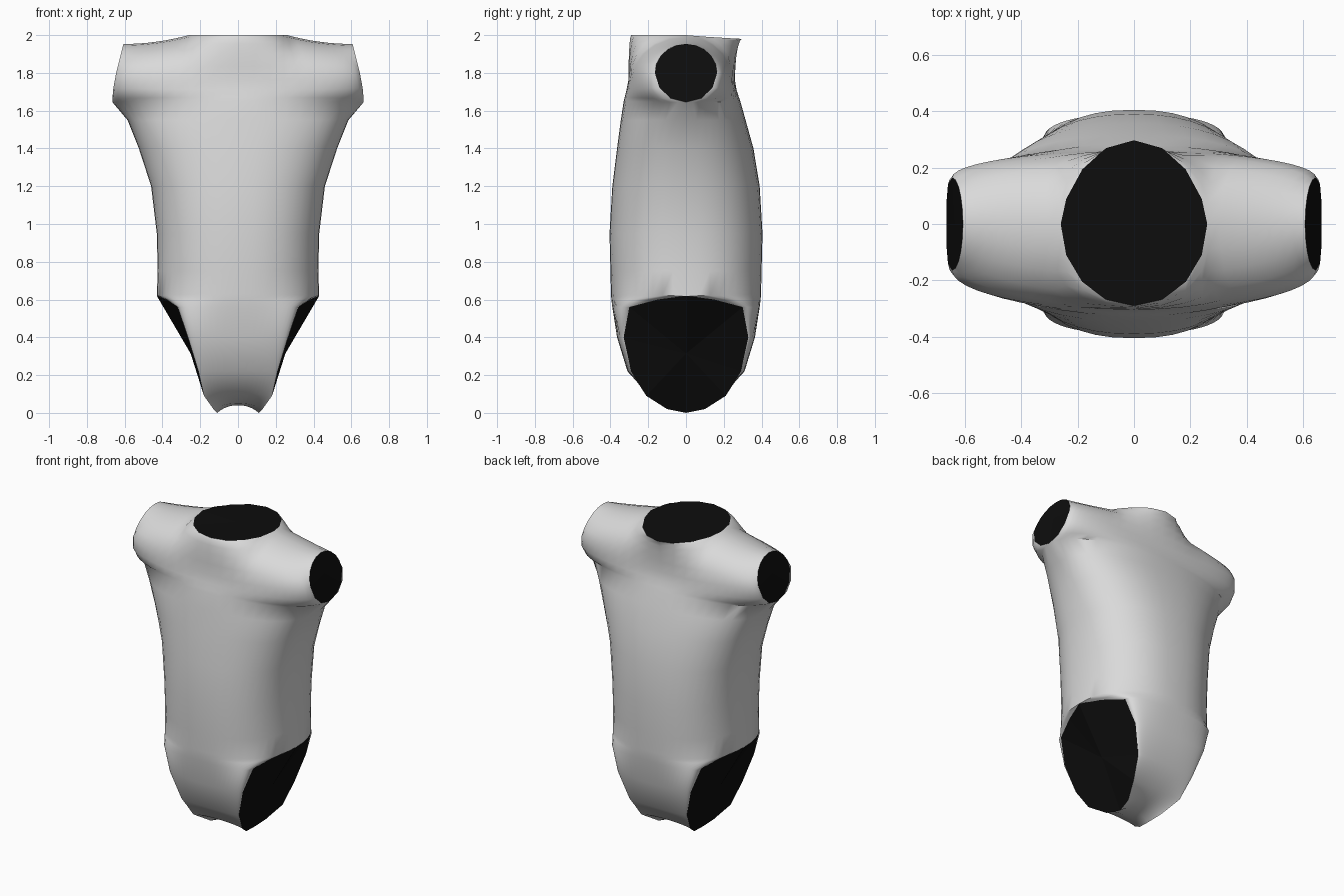
import bpy, bmesh, math
from mathutils import Vector

if "Cube" in bpy.data.objects:
    bpy.data.objects.remove(bpy.data.objects["Cube"])

N = 12      # columns in half a panel
NECK = 4    # columns that follow the neckline


def material(name, rgb):
    m = bpy.data.materials.new(name)
    m.diffuse_color = (*rgb, 1)
    m.use_nodes = True
    m.node_tree.nodes["Principled BSDF"].inputs["Base Color"].default_value = m.diffuse_color
    return m


cloth = material("light grey cloth", (0.7, 0.7, 0.7))
dark = material("black lining", (0.004, 0.004, 0.004))

# Panel rows from crotch to mid armhole:
# centre z, centre depth, edge x, edge depth, edge z
ROWS = [
    (.04, .00, .11, .00, .00), (.05, .09, .13, .10, .02),
    (.10, .20, .18, .21, .09), (.22, .31, .21, .29, .22),
    (.40, .365, .265, .33, .40), (.56, .39, .32, .30, .56),
    (.60, .395, .38, .15, .60), (.63, .397, .43, .00, .62),
    (.75, .40, .425, .00, .75), (.95, .405, .43, .00, .95),
    (1.2, .39, .46, .00, 1.2), (1.4, .365, .525, .00, 1.4),
    (1.55, .345, .585, .00, 1.55), (1.65, .33, .665, .00, 1.645),
    (1.67, .325, .665, .08, 1.665), (1.71, .315, .66, .14, 1.72),
    (1.76, .305, .645, .165, 1.80),
]
LEG_TOP, ARM_BOTTOM = 7, 13


def body_row(row, back):
    """Half a cross-section from the centre line to the edge."""
    zc, yc, xe, ye, ze = row
    if back:
        yc *= 1 - .15 * min(1, max(0, (zc - 1.35) / .35))
    k = .85 if zc < 1.6 else 1
    pts = []
    for j in range(N + 1):
        a = j / N * math.pi / 2
        s, c = math.sin(a), max(0, math.cos(a))
        if j == N:
            c = 0
        pts.append(Vector((xe * s ** k, ye + (yc - ye) * c ** k,
                           zc + (ze - zc) * s * s)))
    return pts


def top_row(back):
    """Neckline followed by the shoulder seam."""
    pts = []
    for j in range(N + 1):
        if j <= NECK:
            a = j / NECK * math.pi / 2
            c = 0 if j == NECK else math.cos(a)
            depth = .297 * c ** 1.25 if back else .29 * c
            pts.append(Vector((.26 * math.sin(a), depth, 2 - (.02 * c if back else 0))))
        else:
            t = (j - NECK) / (N - NECK)
            pts.append(Vector((.26 + .347 * t, 0, 1.953 + .047 * (1 - t) ** 2)))
    return pts


def half_panel(back):
    rows = [body_row(r, back) for r in ROWS]
    mid, top = rows[-1], top_row(back)
    # round the shoulder over from mid armhole to the seam
    for deg in (18, 36, 54, 72, 90):
        s = math.sin(math.radians(deg))
        c = 0 if deg == 90 else math.cos(math.radians(deg))
        rows.append([Vector((m.x + (t.x - m.x) * s, t.y + (m.y - t.y) * c,
                             m.z + (t.z - m.z) * s)) for m, t in zip(mid, top)])
    sign = 1 if back else -1
    return [[Vector((p.x, sign * p.y, p.z)) for p in r] for r in rows]


def finish(bm, name, mat):
    me = bpy.data.meshes.new(name)
    bm.to_mesh(me)
    bm.free()
    ob = bpy.data.objects.new(name, me)
    bpy.context.collection.objects.link(ob)
    me.materials.append(mat)
    return ob


front, rear = half_panel(False), half_panel(True)

# Torso garment: front and back panels welded at the seams
bm = bmesh.new()
for panel, back in ((front, False), (rear, True)):
    grid = []
    for r in panel:
        full = [Vector((-p.x, p.y, p.z)) for p in r[:0:-1]] + r
        grid.append([bm.verts.new(p) for p in full])
    for lo, hi in zip(grid, grid[1:]):
        for j in range(2 * N):
            quad = [lo[j], lo[j + 1], hi[j + 1], hi[j]]
            bm.faces.new(quad[::-1] if back else quad)
bmesh.ops.remove_doubles(bm, verts=bm.verts[:], dist=.0005)
torso = finish(bm, "bodysuit_torso", cloth)
bpy.context.view_layer.objects.active = torso
torso.select_set(True)
bpy.ops.object.shade_smooth_by_angle(angle=math.radians(50))
torso.select_set(False)


def cap(name, ring, outward):
    """Dark fan closing an opening."""
    bm = bmesh.new()
    centre = bm.verts.new(sum(ring, Vector()) / len(ring))
    vs = [bm.verts.new(p) for p in ring]
    for a, b in zip(vs, vs[1:] + vs[:1]):
        f = bm.faces.new((centre, a, b))
        f.normal_update()
        if f.normal.dot(outward) < 0:
            f.normal_flip()
    finish(bm, name, dark)


def edge_ring(first, last):
    return ([front[i][N] for i in range(first, last + 1)]
            + [rear[i][N] for i in range(last - 1, first, -1)])


# Leg and arm openings on both sides
leg = edge_ring(0, LEG_TOP)
arm = edge_ring(ARM_BOTTOM, len(front) - 1)
for side, sx in (("left", -1), ("right", 1)):
    for part, ring, out in (("leg_opening", leg, (1, 0, -.5)),
                            ("arm_opening", arm, (1, 0, .2))):
        pts = [Vector((p.x * sx, p.y, p.z)) for p in ring]
        cap(f"{side}_{part}", pts, Vector((out[0] * sx, out[1], out[2])))

# Neck opening
f_top, r_top = front[-1][:NECK + 1], rear[-1][:NECK + 1]
half = f_top + r_top[-2::-1]
neck = half + [Vector((-p.x, p.y, p.z)) for p in half[-2:0:-1]]
cap("neck_opening", neck, Vector((0, 0, 1)))
